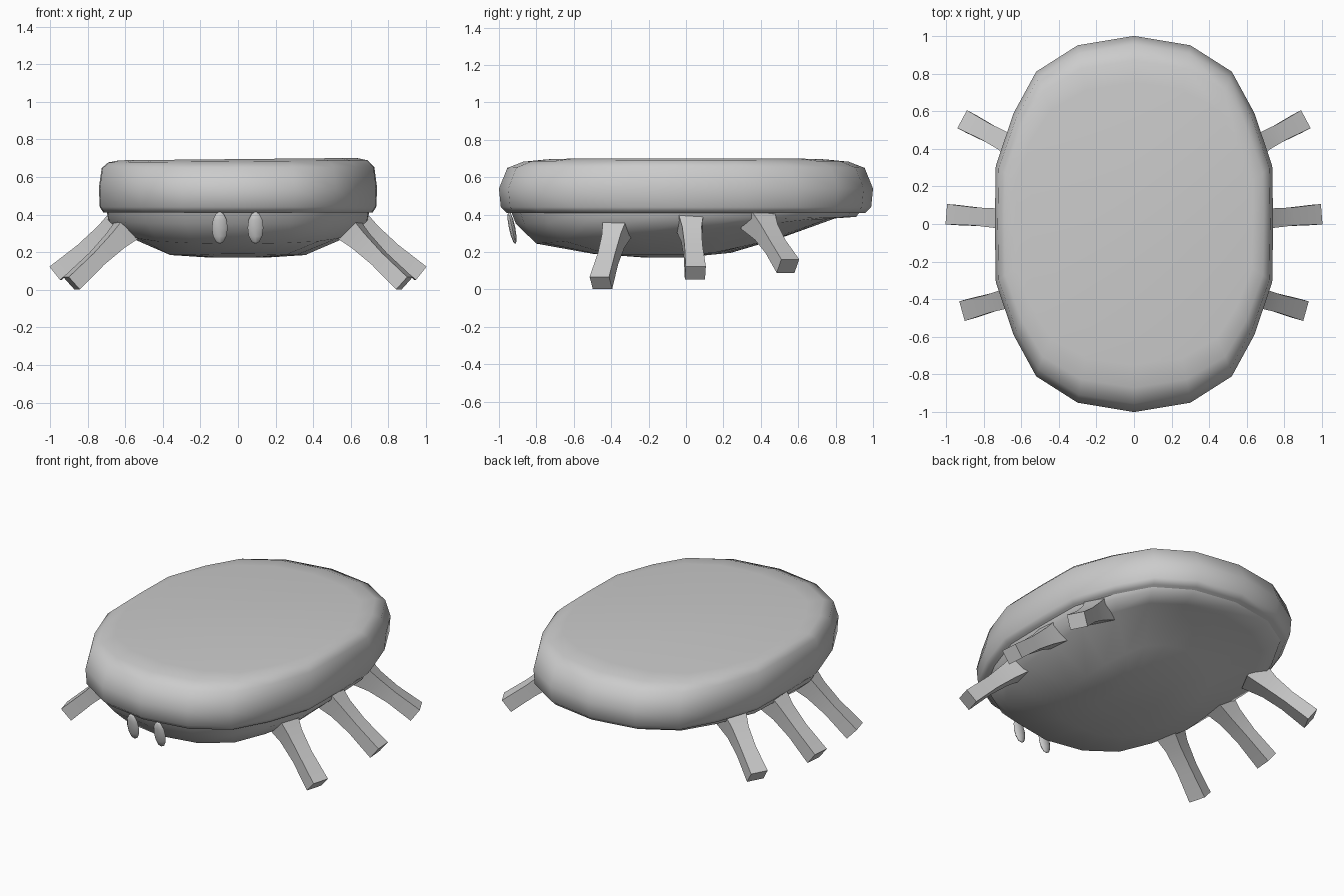
import bpy, bmesh, math
from mathutils import Vector, Matrix

if "Cube" in bpy.data.objects:
    bpy.data.objects.remove(bpy.data.objects["Cube"])

grey = bpy.data.materials.new("plain_grey")
grey.diffuse_color = (0.6, 0.6, 0.6, 1)
grey.use_nodes = True
grey.node_tree.nodes["Principled BSDF"].inputs["Base Color"].default_value = grey.diffuse_color


def finish(name, bm, angle=60):
    bmesh.ops.recalc_face_normals(bm, faces=bm.faces)
    mesh = bpy.data.meshes.new(name)
    bm.to_mesh(mesh)
    bm.free()
    mesh.materials.append(grey)
    ob = bpy.data.objects.new(name, mesh)
    bpy.context.collection.objects.link(ob)
    bpy.ops.object.select_all(action='DESELECT')
    ob.select_set(True)
    bpy.context.view_layer.objects.active = ob
    bpy.ops.object.shade_smooth_by_angle(angle=math.radians(angle))
    return ob


def loft(name, rings, angle=60):
    """Skin a stack of equal-length point rings and cap both ends."""
    bm = bmesh.new()
    loops = [[bm.verts.new(p) for p in ring] for ring in rings]
    n = len(loops[0])
    for a, b in zip(loops, loops[1:]):
        for i in range(n):
            j = (i + 1) % n
            bm.faces.new((a[i], a[j], b[j], b[i]))
    bm.faces.new(loops[0])
    bm.faces.new(loops[-1])
    return finish(name, bm, angle)


# Oval outline, one quarter mirrored to the full loop
quarter = [(0, 1), (.3, .95), (.52, .81), (.64, .59), (.735, .31)]
right = quarter + [(.74, 0)] + [(x, -y) for x, y in reversed(quarter)]
outline = right + [(-x, y) for x, y in reversed(right[1:-1])]


def oval(hx, hy, z):
    """Outline scaled to half sizes hx, hy; z is a function of x, y."""
    pts = [(x * hx / .74, y * hy) for x, y in outline]
    return [(x, y, z(x, y)) for x, y in pts]


# Thick rounded shell
shell = [(.715, .96, .41, 0), (.735, .99, .44, 0), (.74, 1, .54, 0),
         (.725, .955, .65, .004), (.69, .87, .683, .008), (.63, .75, .695, .01)]
loft("shell", [oval(hx, hy, lambda x, y, z=z, t=t: z + t * x)
               for hx, hy, z, t in shell], 75)


# Dished body, shallower towards the back
def rim(x, y):
    return .245 + .085 * (y + .8)


def belly(x, y):
    return .185 + .22 * max(0, y - .1) + .06 * max(0, -.4 - y)


loft("body", [oval(.70, .94, lambda x, y: .43),
              oval(.69, .91, lambda x, y: .37 + .02 * y),
              oval(.61, .80, rim),
              oval(.36, .50, belly),
              oval(.16, .24, lambda x, y: .172 + .1 * max(0, y))], 60)

# Six legs: square bars, flared at the root and slimmer in the middle
legs = {"front_leg": ((.55, -.36, .36), (.885, -.455, .035)),
        "middle_leg": ((.60, .02, .385), (.97, .05, .088)),
        "back_leg": ((.58, .38, .385), (.89, .545, .125))}
for name, (root, tip) in legs.items():
    for side, label in ((1, "right"), (-1, "left")):
        a, b = Vector(root), Vector(tip)
        d = (b - a).normalized()
        w = Vector((-d.y, d.x, 0)).normalized()
        h = d.cross(w)
        rings = []
        for t, hw, hh in ((0, .075, .075), (.3, .052, .052), (.6, .048, .042), (1, .054, .045)):
            c = a.lerp(b, t)
            ring = [c + w * hw * i + h * hh * j for i, j in ((1, 1), (-1, 1), (-1, -1), (1, -1))]
            rings.append([(p.x * side, p.y, p.z) for p in ring])
        loft(label + "_" + name, rings, 80)

# Two thin upright eyes on the front
for x, label in ((.093, "right"), (-.097, "left")):
    bm = bmesh.new()
    bmesh.ops.create_uvsphere(bm, u_segments=8, v_segments=6, radius=1, matrix=(
        Matrix.Translation((x, -.93, .33)) @ Matrix.Rotation(.2, 4, 'X')
        @ Matrix.Diagonal((.042, .017, .088, 1))))
    finish(label + "_eye", bm)
